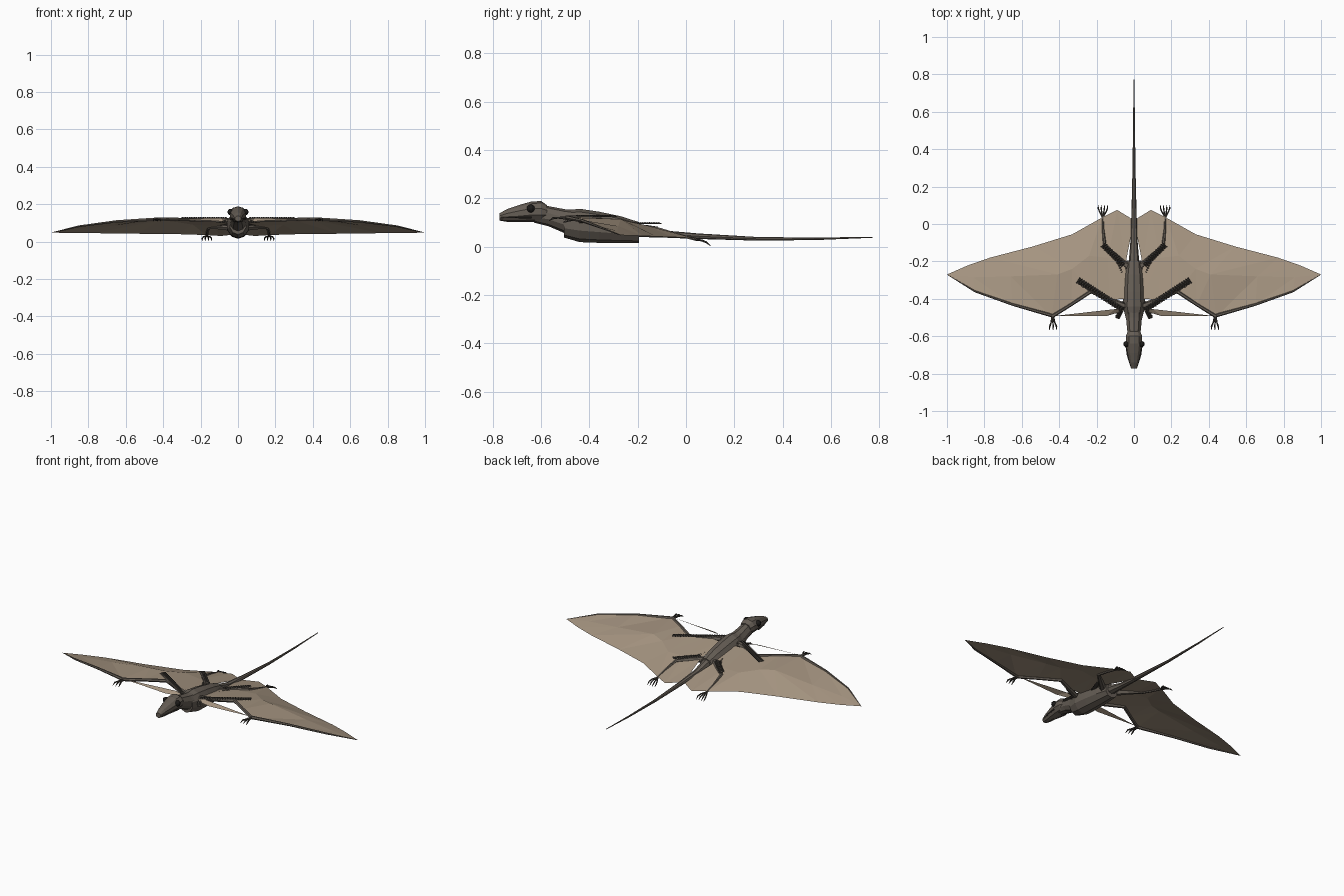
import bpy, math
from mathutils import Vector

if "Cube" in bpy.data.objects:
    bpy.data.objects.remove(bpy.data.objects["Cube"])


def material(name, rgb):
    m = bpy.data.materials.new(name)
    m.diffuse_color = (*rgb, 1)
    m.use_nodes = True
    m.node_tree.nodes["Principled BSDF"].inputs["Base Color"].default_value = m.diffuse_color
    return m


SKIN = material("skin", (0.13, 0.11, 0.09))
MEMBRANE = material("membrane", (0.38, 0.30, 0.22))
FIBRE = material("fibre", (0.05, 0.043, 0.036))
EYE = material("eye", (0.012, 0.011, 0.01))


def add(name, verts, faces, mat, mirror=False):
    me = bpy.data.meshes.new(name)
    me.from_pydata([tuple(v) for v in verts], [], faces)
    me.materials.append(mat)
    ob = bpy.data.objects.new(name, me)
    bpy.context.collection.objects.link(ob)
    if mirror:
        mod = ob.modifiers.new("mirror", 'MIRROR')
        mod.use_axis = (True, False, False)
        mod.use_mirror_merge = False
    return ob


def skin_rings(rings):
    n = len(rings[0])
    verts = [v for r in rings for v in r]
    faces = [(i * n + k, i * n + (k + 1) % n, (i + 1) * n + (k + 1) % n, (i + 1) * n + k)
             for i in range(len(rings) - 1) for k in range(n)]
    last = (len(rings) - 1) * n
    faces += [tuple(reversed(range(n))), tuple(range(last, last + n))]
    return verts, faces


def loft(name, sections, mat, n=10):
    """Trunk pieces along y: sections are (y, bottom z, top z, half width)."""
    rings = []
    for y, lo, hi, w in sections:
        rings.append([(w * math.cos(a), y, (lo + hi) / 2 + (hi - lo) / 2 * math.sin(a))
                      for a in (-2 * math.pi * k / n + math.pi / 2 for k in range(n))])
    return add(name, *skin_rings(rings), mat)


def tubes(name, paths, mat, n=6):
    """Mirrored limbs: each path is a list of (point, radius)."""
    verts, faces = [], []
    for path in paths:
        rings = []
        for i, (p, r) in enumerate(path):
            d = Vector(path[min(i + 1, len(path) - 1)][0]) - Vector(path[max(i - 1, 0)][0])
            side = d.cross(Vector((0, 0, 1))).normalized()
            up = side.cross(d).normalized()
            rings.append([Vector(p) + side * r * math.cos(2 * math.pi * k / n)
                          + up * r * math.sin(2 * math.pi * k / n) for k in range(n)])
        v, f = skin_rings(rings)
        faces += [tuple(i + len(verts) for i in q) for q in f]
        verts += v
    return add(name, verts, faces, mat, True)


def fringe(name, start, end, w0, w1, teeth):
    """Flat strip of short fibres with saw-toothed edges."""
    a, b = Vector(start), Vector(end)
    d = (b - a).normalized()
    side = d.cross(Vector((0, 0, 1))).normalized()
    verts, faces = [], []
    for i in range(teeth):
        p, q = a.lerp(b, i / teeth), a.lerp(b, (i + 1) / teeth)
        w = w0 + (w1 - w0) * i / teeth
        for s in (-1, 1):
            k = len(verts)
            out = side * s * w
            m = (p + q) / 2
            verts += [p, q, q + out * .7, m + out + d * .008, p + out * .7,
                      m + Vector((0, 0, .008))]
            faces += [tuple(k + j for j in t) for t in
                      ((0, 1, 2, 3, 4), (0, 5, 4), (4, 5, 3), (3, 5, 2), (2, 5, 1))]
    return add(name, verts, faces, FIBRE, True)


# Head, neck, trunk and tail
loft("head", [(-.772, .108, .138, .017), (-.74, .103, .156, .026), (-.69, .102, .173, .037),
              (-.64, .102, .187, .046), (-.60, .10, .189, .046), (-.575, .11, .172, .036)], SKIN)
loft("neck", [(-.63, .10, .165, .032), (-.57, .085, .168, .038),
              (-.50, .055, .155, .045), (-.44, .05, .15, .05)], SKIN)
loft("trunk", [(-.505, .038, .15, .046), (-.44, .019, .157, .062), (-.36, .016, .145, .06),
               (-.27, .015, .126, .053), (-.195, .016, .102, .042)], SKIN)
loft("tail", [(-.24, .045, .10, .03), (-.19, .04, .095, .027), (-.1, .038, .068, .02),
              (.05, .032, .055, .014), (.3, .025, .04, .008), (.55, .028, .038, .005),
              (.772, .037, .041, .002)], SKIN, 8)
tubes("jaw_line", [[((.012, -.771, .122), .004), ((.035, -.70, .122), .004),
                    ((.043, -.64, .12), .004)]], FIBRE, 4)

# Eyes
for s in (-1, 1):
    bpy.ops.mesh.primitive_uv_sphere_add(segments=10, ring_count=6, radius=.017,
                                         location=(s * .04, -.642, .158))
    eye = bpy.context.object
    eye.name = "eye"
    eye.data.materials.append(EYE)

# Wing membrane: leading, middle and trailing points from root to tip
stations = [
    ((.04, -.40, .115), (.045, -.21, .085), (0, .02, .04)),
    ((.13, -.405, .118), (.14, -.18, .085), (.09, .075, .03)),
    ((.23, -.36, .118), (.24, -.17, .09), (.17, .035, .035)),
    ((.335, -.43, .122), (.33, -.24, .105), (.33, -.055, .04)),
    ((.44, -.495, .122), (.41, -.27, .114), (.54, -.12, .042)),
    ((.65, -.43, .11), (.66, -.28, .085), (.77, -.18, .045)),
    ((.85, -.36, .084), (.86, -.285, .066), (.89, -.222, .046)),
    ((1, -.27, .048),) * 3]
verts = [p for st in stations for p in st]
faces = []
for i in range(len(stations) - 1):
    for j in range(2):
        a, b = i * 3 + j, i * 3 + 3 + j
        faces += [(a, b, b + 1), (a, b + 1, a + 1)] if i < 6 else [(a, b, a + 1)]
add("wing_membrane", verts, faces, MEMBRANE, True)
add("front_membrane", [(.05, -.46, .115), (.1, -.455, .125), (.43, -.492, .124),
                       (.15, -.493, .112), (.09, -.475, .108)],
    [(1, 0, 4), (1, 4, 3), (1, 3, 2)], MEMBRANE, True)

# Arm bones and long wing finger
tubes("arm", [[((.04, -.44, .112), .017), ((.13, -.405, .115), .012), ((.23, -.36, .116), .01)],
              [((.225, -.357, .116), .01), ((.335, -.43, .12), .009), ((.44, -.495, .12), .01)],
              [((.43, -.492, .12), .01), ((.65, -.43, .108), .007), ((.85, -.36, .082), .005),
               ((.998, -.271, .048), .001)]], SKIN)

# Small clawed fingers
tubes("hand_claws", [[((.435, -.49, .118), .007), ((.435 + t * .6, -.53, .12), .004),
                      ((.435 + t, -.548, .119), .005), ((.435 + t * 1.1, -.567, .108), .001)]
                     for t in (-.02, -.002, .016)], FIBRE, 5)

# Legs and feet
tubes("leg", [[((.03, -.23, .075), .02), ((.10, -.17, .078), .014), ((.155, -.12, .075), .009)],
              [((.155, -.125, .075), .009), ((.165, -.035, .05), .007), ((.167, .04, .03), .006)]],
      SKIN)
tubes("foot_claws", [[((.167, .035, .03), .005), ((.167 + t * .7, .065, .026), .004),
                      ((.167 + t, .085, .018), .004), ((.167 + t, .102, .003), .001)]
                     for t in (-.026, -.009, .008, .024)], FIBRE, 5)

# Fibre fringes on arms, shoulders, hips and thighs
fringe("arm_fringe", (.06, -.455, .124), (.30, -.30, .124), .02, .02, 20)
fringe("shoulder_fringe", (.09, -.505, .10), (.05, -.42, .12), .016, .016, 8)
fringe("thigh_fringe", (.055, -.22, .094), (.165, -.11, .094), .018, .018, 12)
fringe("hip_fringe", (.05, -.30, .09), (.085, -.205, .085), .014, .014, 8)
